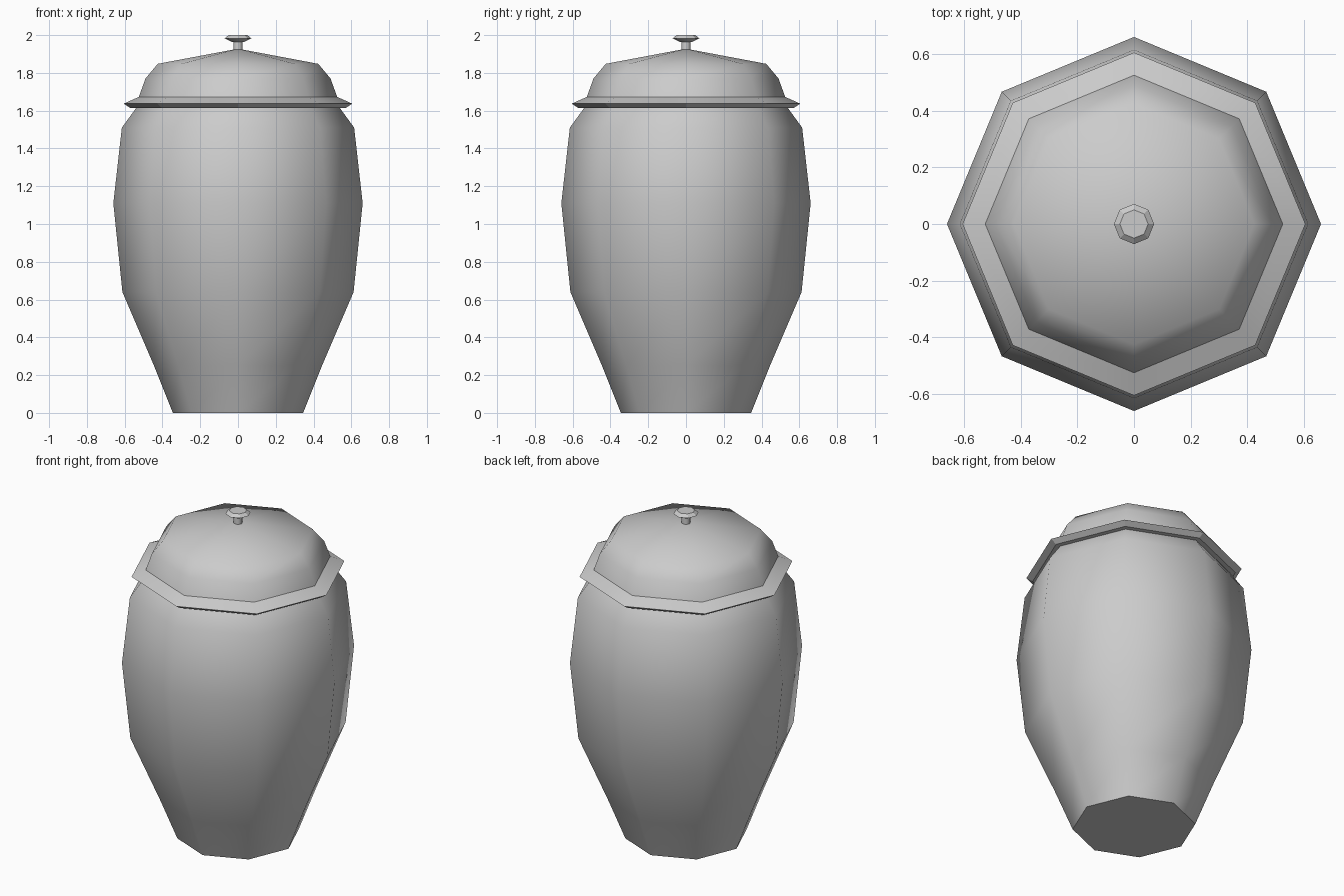
import bpy, bmesh, math

if "Cube" in bpy.data.objects:
    bpy.data.objects.remove(bpy.data.objects["Cube"])

SIDES = 8


def lathe(name, profile, smooth_angle):
    """Revolve (radius, z) points into an eight-sided solid, closing both ends."""
    bm = bmesh.new()
    rings = []
    for r, z in profile:
        if r == 0:
            rings.append([bm.verts.new((0, 0, z))])
        else:
            rings.append([bm.verts.new((r * math.cos(math.tau * i / SIDES),
                                        r * math.sin(math.tau * i / SIDES), z))
                          for i in range(SIDES)])
    for low, high in zip(rings, rings[1:]):
        for i in range(SIDES):
            j = (i + 1) % SIDES
            if len(high) == 1:
                bm.faces.new((low[i], low[j], high[0]))
            else:
                bm.faces.new((low[i], low[j], high[j], high[i]))
    if len(rings[0]) > 1:
        bm.faces.new(rings[0][::-1])
    if len(rings[-1]) > 1:
        bm.faces.new(rings[-1])
    bmesh.ops.recalc_face_normals(bm, faces=bm.faces[:])
    mesh = bpy.data.meshes.new(name)
    bm.to_mesh(mesh)
    bm.free()
    obj = bpy.data.objects.new(name, mesh)
    bpy.context.collection.objects.link(obj)
    bpy.ops.object.select_all(action='DESELECT')
    obj.select_set(True)
    bpy.context.view_layer.objects.active = obj
    bpy.ops.object.shade_smooth_by_angle(angle=math.radians(smooth_angle))
    return obj


# Jar body: narrow foot, wide belly, shoulder tucked under the lid
lathe("jar_body", [(0.345, 0), (0.445, 0.25), (0.612, 0.64), (0.66, 1.11),
                   (0.615, 1.51), (0.535, 1.62)], 50)

# Flared lid rim
lathe("lid_rim", [(0.57, 1.614), (0.605, 1.637), (0.525, 1.673)], 25)

# Lid dome rising to a shallow point
lathe("lid_dome", [(0.525, 1.673), (0.49, 1.77), (0.425, 1.848), (0, 1.928)], 50)

# Knob stem and flat button
lathe("knob_stem", [(0.025, 1.90), (0.025, 1.968)], 50)
lathe("knob_button", [(0.03, 1.963), (0.071, 1.983), (0.05, 2.0)], 25)
